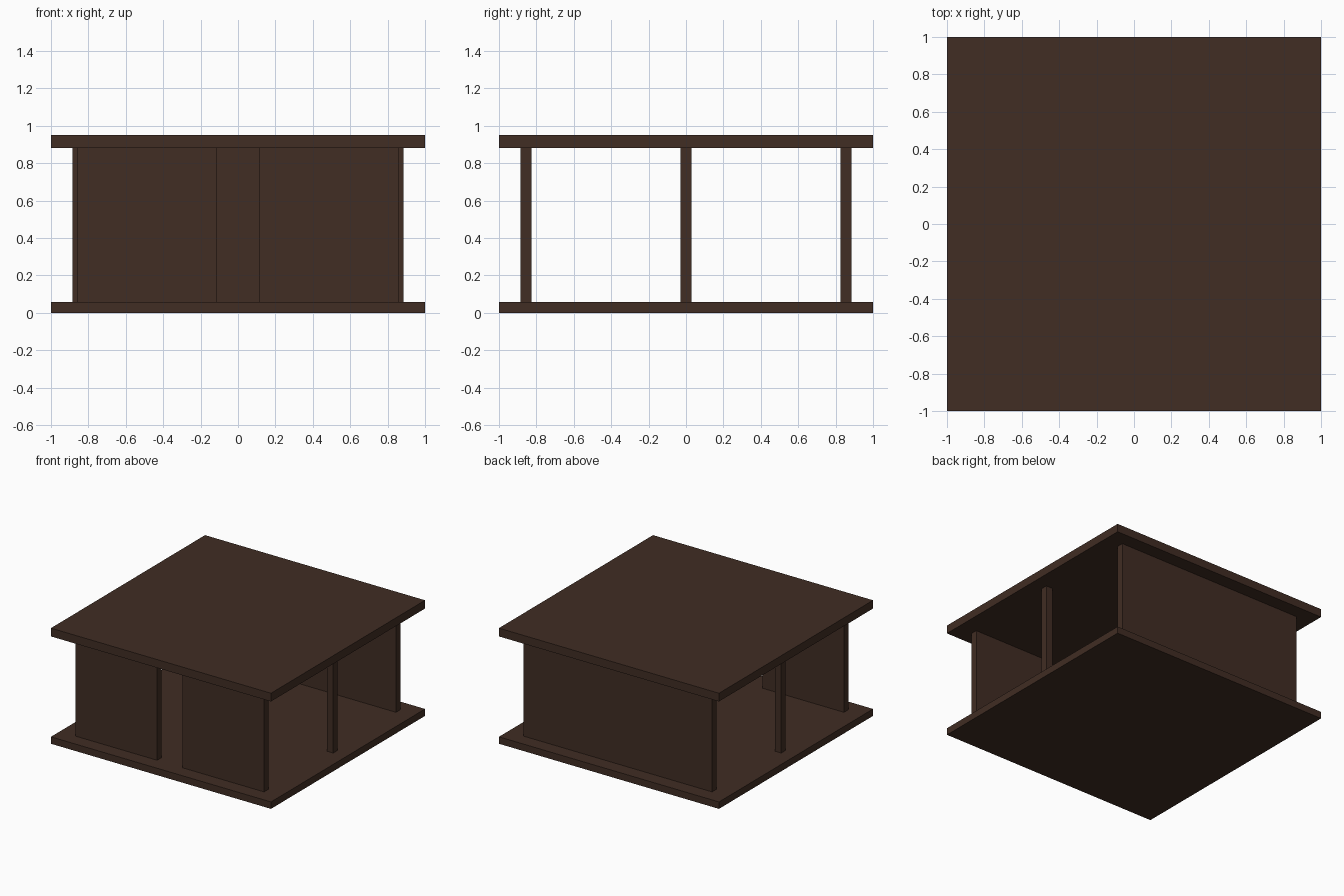
import bpy

if "Cube" in bpy.data.objects:
    bpy.data.objects.remove(bpy.data.objects["Cube"])

wood = bpy.data.materials.new("dark_brown_wood")
wood.diffuse_color = (0.052, 0.026, 0.017, 1)
wood.use_nodes = True
wood.node_tree.nodes["Principled BSDF"].inputs["Base Color"].default_value = wood.diffuse_color


def box(name, x, y, z):
    """Axis-aligned box from (min, max) ranges."""
    mid = [(a + b) / 2 for a, b in (x, y, z)]
    bpy.ops.mesh.primitive_cube_add(size=1, location=mid)
    ob = bpy.context.object
    ob.name = name
    ob.scale = [b - a for a, b in (x, y, z)]
    bpy.ops.object.transform_apply(location=False, rotation=False, scale=True)
    ob.data.materials.append(wood)
    return ob


FLOOR, CEILING, TOP = 0.057, 0.882, 0.95
SPAN = (FLOOR, CEILING)

# Base and top slabs
box("base_board", (-1, 1), (-1, 1), (0, FLOOR))
box("top_board", (-1, 1), (-1, 1), (CEILING, TOP))

# Full back panel, and two front panels with a gap between them
box("back_panel", (-0.857, 0.857), (0.827, 0.885), SPAN)
box("front_panel_left", (-0.857, -0.115), (-0.885, -0.827), SPAN)
box("front_panel_right", (0.115, 0.857), (-0.885, -0.827), SPAN)

# Posts in the middle of the open sides
box("side_post_left", (-0.886, -0.828), (-0.029, 0.029), SPAN)
box("side_post_right", (0.828, 0.886), (-0.029, 0.029), SPAN)
